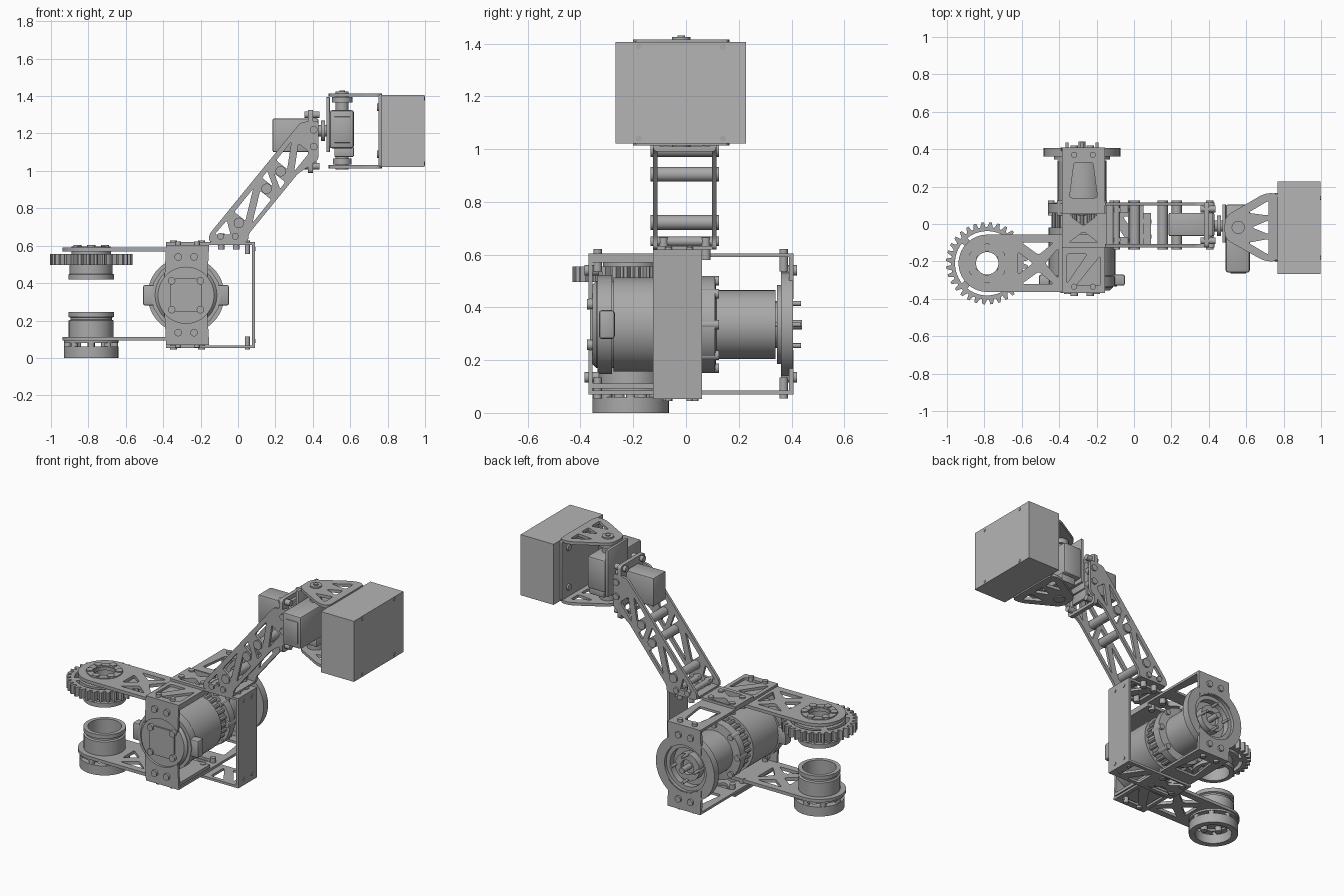
import bpy, bmesh, math
from mathutils import Matrix, Vector

if "Cube" in bpy.data.objects:
    bpy.data.objects.remove(bpy.data.objects["Cube"])


def material(name, grey):
    m = bpy.data.materials.new(name)
    m.use_nodes = True
    m.diffuse_color = (grey, grey, grey, 1)
    m.node_tree.nodes["Principled BSDF"].inputs["Base Color"].default_value = (grey, grey, grey, 1)
    return m


METAL = material("machined grey", 0.4)
LIGHT = material("light grey", 0.46)

# Local (u, v, w) to world: plates lie in u-v, turned parts spin about w
FRAMES = {"z": Matrix.Identity(3),
          "y": Matrix(((1, 0, 0), (0, 0, 1), (0, 1, 0))),
          "x": Matrix(((0, 0, 1), (1, 0, 0), (0, 1, 0)))}


def finish(name, bm, mat=METAL):
    bmesh.ops.remove_doubles(bm, verts=bm.verts, dist=1e-5)
    bmesh.ops.recalc_face_normals(bm, faces=bm.faces)
    for f in bm.faces:
        f.smooth = True
    for e in bm.edges:
        e.smooth = len(e.link_faces) == 2 and e.calc_face_angle(0) < 0.55
    me = bpy.data.meshes.new(name)
    bm.to_mesh(me)
    bm.free()
    me.materials.append(mat)
    ob = bpy.data.objects.new(name, me)
    bpy.context.collection.objects.link(ob)
    return ob


def box(name, lo, hi, bevel=0.0, mat=METAL):
    bm = bmesh.new()
    lo, hi = Vector(lo), Vector(hi)
    m = Matrix.Translation((lo + hi) / 2) @ Matrix.Diagonal((*(hi - lo), 1))
    bmesh.ops.create_cube(bm, size=1, matrix=m)
    if bevel:
        bmesh.ops.bevel(bm, geom=bm.edges[:], offset=bevel, segments=2, profile=0.5, affect="EDGES")
    return finish(name, bm, mat)


def lathe(name, axis, centre, profile, closed=False, seg=48):
    """Turn (radius, height) points about an axis through the u-v centre."""
    bm = bmesh.new()
    rings = []
    for r, h in profile:
        ring = []
        for i in range(seg):
            a = math.tau * i / seg
            p = Vector((centre[0] + r * math.cos(a), centre[1] + r * math.sin(a), h))
            ring.append(bm.verts.new(FRAMES[axis] @ p))
        rings.append(ring)
    pairs = list(zip(rings, rings[1:])) + ([(rings[-1], rings[0])] if closed else [])
    for a, b in pairs:
        for i in range(seg):
            j = (i + 1) % seg
            bm.faces.new((a[i], a[j], b[j], b[i]))
    return finish(name, bm)


def tube(name, axis, centre, r_out, r_in, w0, w1):
    return lathe(name, axis, centre, [(r_out, w0), (r_out, w1), (r_in, w1), (r_in, w0)], True)


def pins(name, axis, points, r, w0, w1, seg=16):
    """Many equal bolts or rods as one object."""
    bm = bmesh.new()
    for u, v in points:
        m = FRAMES[axis].to_4x4() @ Matrix.Translation((u, v, (w0 + w1) / 2))
        bmesh.ops.create_cone(bm, cap_ends=True, segments=seg, radius1=r, radius2=r,
                              depth=abs(w1 - w0), matrix=m)
    return finish(name, bm)


def rounded(pts, r=0.015, n=4):
    out = []
    pts = [Vector(p) for p in pts]
    for i, p in enumerate(pts):
        a, b = pts[i - 1] - p, pts[(i + 1) % len(pts)] - p
        s = p + a.normalized() * min(r, a.length * 0.45)
        e = p + b.normalized() * min(r, b.length * 0.45)
        for k in range(n + 1):
            t = k / n
            out.append(s * (1 - t) ** 2 + p * 2 * t * (1 - t) + e * t * t)
    return out


def rect(u0, v0, u1, v1):
    return [(u0, v0), (u1, v0), (u1, v1), (u0, v1)]


def arc(c, r, a0=0.0, a1=360.0, n=40):
    steps = n if a1 - a0 >= 360 else n + 1
    angles = [math.radians(a0 + (a1 - a0) * i / n) for i in range(steps)]
    return [(c[0] + r * math.cos(a), c[1] + r * math.sin(a)) for a in angles]


def plate(name, axis, outline, holes, w0, w1):
    """Flat sheet with cut-outs, extruded between two heights."""
    cu = bpy.data.curves.new(name, "CURVE")
    cu.dimensions, cu.fill_mode, cu.extrude = "2D", "BOTH", (w1 - w0) / 2
    for loop in [outline] + holes:
        s = cu.splines.new("POLY")
        s.points.add(len(loop) - 1)
        for p, q in zip(s.points, loop):
            p.co = (q[0], q[1], 0, 1)
        s.use_cyclic_u = True
    tmp = bpy.data.objects.new(name + " outline", cu)
    bpy.context.collection.objects.link(tmp)
    dg = bpy.context.evaluated_depsgraph_get()
    me = bpy.data.meshes.new_from_object(tmp.evaluated_get(dg))
    bm = bmesh.new()
    bm.from_mesh(me)
    bpy.data.objects.remove(tmp)
    bpy.data.curves.remove(cu)
    bpy.data.meshes.remove(me)
    bmesh.ops.transform(bm, verts=bm.verts,
                        matrix=FRAMES[axis].to_4x4() @ Matrix.Translation((0, 0, (w0 + w1) / 2)))
    return finish(name, bm)


# Motor
MC = (-0.278, 0.335)
lathe("motor", "y", MC, [(0, -.355), (.15, -.355), (.165, -.34), (.165, -.275), (.178, -.275),
      (.178, -.02), (.15, -.02), (.15, .06), (.18, .06), (.18, .11), (.13, .115), (.13, .34),
      (.085, .34), (.085, .385), (.045, .385), (.045, .36), (0, .36)], seg=64)
lathe("motor_front_collar", "y", MC, [(.16, -.335), (.187, -.335), (.187, -.28), (.16, -.28)], True, 16)
box("motor_ears", (MC[0] - .23, -.33, .28), (MC[0] + .23, -.27, .39), .012)
face = rounded(rect(MC[0] - .085, .245, MC[0] + .085, .425), .04)
plate("motor_face_plate", "y", face, [], -.364, -.35)
square = [(MC[0] + .077 * i, MC[1] + .077 * j) for i in (-1, 1) for j in (-1, 1)]
pins("motor_face_bolts", "y", square, .02, -.375, -.35)
pins("motor_flange_bolts", "y", [p for p in arc(MC, .165, 0, 360, 8)], .018, .045, .125)
pins("motor_ribs", "y", arc(MC, .152, 0, 360, 24), .012, -.02, .06, 8)
tube("rear_ring", "y", MC, .205, .145, .36, .405)
tube("rear_inner_ring", "y", MC, .15, .12, .345, .385)
pins("rear_pins", "y", [(MC[0] + .08, MC[1]), (MC[0] - .08, MC[1]), (MC[0], MC[1] + .08),
     (MC[0], MC[1] - .08)], .009, .34, .435)
pins("rear_shaft", "y", [MC], .018, .35, .44)

# Box frame round the motor
X0, X1 = -0.385, -0.155
for name, y0, y1, r in (("front", -.37, -.355, .15), ("rear", .39, .408, .15)):
    for side, lo, hi, a0 in (("upper", .45, .605, 215), ("lower", .07, .22, 35)):
        a = math.radians(40)
        cut = arc(MC, r, 220, 320, 12) if side == "lower" else arc(MC, r, 40, 140, 12)
        edge = [(X0, hi), (X1, hi)] if side == "upper" else [(X1, lo), (X0, lo)]
        if side == "upper":
            plate(f"{name}_{side}_frame_plate", "y", edge + cut, [], y0, y1)
        else:
            plate(f"{name}_{side}_frame_plate", "y", edge + cut, [], y0, y1)
frame_holes = [rounded(h) for h in (
    [(-.36, -.32), (-.36, -.16), (-.25, -.16)], [(-.31, -.33), (-.18, -.33), (-.18, -.17)],
    [(-.35, -.1), (-.19, -.1), (-.27, -.04)], [(-.35, .05), (-.19, .05), (-.27, -.01)],
    [(-.345, .14), (-.195, .14), (-.22, .33), (-.32, .33)])]
for name, z in (("top", .59), ("bottom", .07)):
    plate(name + "_frame_plate", "z", rect(X0, -.37, X1, .408), frame_holes, z, z + .015)
pairs = [(x, y) for x in (-.32, -.22) for y in (-.335, .37)]
pins("frame_upper_bolts", "z", pairs, .016, .535, .622)
pins("frame_lower_bolts", "z", pairs, .016, .055, .135)
fronts = [(x, z) for x in (-.32, -.235) for z in (.135, .54)]
pins("frame_front_bolts", "y", fronts, .02, -.385, -.33)
pins("frame_rear_bolts", "y", fronts, .02, .36, .42)

# Side bracket wrapped over the frame
strip = [rounded(h) for h in ([(-.12, -.1), (-.03, -.1), (-.12, .03)], [(.03, -.09), (.03, .04), (-.06, .04)])]
arms_holes = strip + frame_holes[2:4]
for name, z in (("upper", .605), ("lower", .052)):
    plate(f"side_bracket_{name}_arm", "z", rect(X0, -.125, .09, .06), arms_holes, z, z + .015)
box("side_bracket_plate", (.075, -.125, .052), (.09, .06, .62))
dots = [(y, z) for y in (-.066, .014) for z in (.09, .583)]
pins("side_bracket_screws", "x", dots, .011, .085, .094)
for name, z0, z1 in (("upper", .555, .628), ("lower", .045, .115)):
    pins(f"side_bracket_{name}_bolts", "z", [(.05, -.066), (.05, .014)], .013, z0, z1)
    pins(f"frame_{name}_clamp_bolts", "z", [(x, y) for x in (-.345, -.195) for y in (-.07, .03)], .018, z0, z1)

# Fingers with hubs and gear
FC = (-0.785, -0.21)
finger = arc(FC, .153, 90, 270, 28) + [(X1, -.363), (X1, -.057)]
finger_holes = [arc(FC, .06)] + [rounded(h) for h in (
    [(-.6, -.1), (-.43, -.1), (-.51, -.165)], [(-.6, -.32), (-.43, -.32), (-.51, -.255)],
    [(-.62, -.15), (-.54, -.21), (-.62, -.27)], [(-.405, -.13), (-.405, -.29), (-.475, -.21)])]
for name, z in (("upper", .57), ("lower", .092)):
    plate(name + "_finger", "z", finger, finger_holes, z, z + .02)
teeth = []
for i in range(32):
    for k, r in ((0, .193), (.25, .193), (.4, .22), (.7, .22)):
        a = math.tau * (i + k) / 32
        teeth.append((FC[0] + r * math.cos(a), FC[1] + r * math.sin(a)))
slots = [arc(FC, .172, a, a + 76, 12) + arc(FC, .15, a, a + 76, 12)[::-1] for a in (52, 142, 232)]
plate("finger_gear", "z", teeth, [arc(FC, .075)] + slots, .497, .555)
tube("upper_hub_spacer", "z", FC, .105, .075, .55, .572)
tube("upper_hub_cap", "z", FC, .104, .065, .588, .596)
lathe("upper_hub", "z", FC, [(.115, .5), (.115, .45), (.122, .445), (.122, .418), (.095, .418), (.095, .5)], True)
lathe("lower_hub", "z", FC, [(.12, .11), (.12, .2), (.11, .205), (.11, .215), (.122, .22), (.122, .245),
      (.097, .245), (.097, .11)], True)
tube("lower_hub_foot", "z", FC, .145, .108, 0, .06)
tube("lower_hub_rim", "z", FC, .145, .1, .08, .093)
pins("lower_hub_posts", "z", arc(FC, .126, 0, 360, 8), .018, .05, .09)
ring = arc(FC, .085, 30, 390, 6)
pins("upper_hub_bolts", "z", ring, .022, .58, .603)
pins("lower_hub_bolts", "z", ring, .02, .06, .125)

# Truss arm
D = Vector((.63, .777))
N = Vector((-.777, .63))
NODE = Vector((.005, .722))
rods = [NODE + D * s for s in (0, .235, .355)]
arm_holes = [rounded([(-.125, .66), (-.06, .735), (-.04, .66)], .01)]
for a, b in ((0, .235), (.235, .355), (.355, .56)):
    for tri in ([(a + .03, .056), (b - .045, .056), (a + .03, -.02)],
                [(b - .03, -.056), (a + .045, -.056), (b - .03, .02)]):
        arm_holes.append(rounded([NODE + D * s + N * t for s, t in tri], .01))
arm = rounded([(-.155, .62), (-.155, .66), (.335, 1.26), (.43, 1.27), (.43, 1.06),
               (.32, .985), (.055, .66), (.055, .62)], .02)
for name, y in (("front", -.125), ("rear", .098)):
    plate(name + "_arm_plate", "y", arm, arm_holes, y, y + .017)
pins("arm_rods", "y", rods, .016, -.11, .1)
pins("arm_rod_sleeves_front", "y", rods, .024, -.11, -.065)
pins("arm_rod_sleeves_rear", "y", rods, .024, .06, .1)
pins("arm_rod_bolts", "y", rods, .028, -.135, .125)
plate("arm_base", "z", rect(-.15, -.11, .05, .1), [rounded(rect(-.1, -.07, 0, .06))], .62, .632)
feet = [(x, y) for x in (-.09, -.01) for y in (-.085, .075)]
pins("arm_base_bolts", "z", feet, .018, .58, .665)
pins("arm_foot_bolts", "y", [(-.093, .65), (-.015, .65)], .018, -.135, .125)

# Wrist servo and its mount
plate("wrist_mount", "x", rounded(rect(-.125, .99, .115, 1.325), .02),
      [rect(-.06, 1.1, .055, 1.28), rounded(rect(-.08, 1.01, .07, 1.07))], .375, .4)
box("wrist_servo", (.185, -.065, 1.1), (.43, .06, 1.28), .008)
box("wrist_servo_flange", (.4, -.066, 1.04), (.42, .061, 1.3), .004)
corners = [(y, z) for y in (-.09, .08) for z in (1.025, 1.3)]
pins("wrist_mount_bolts", "x", corners, .018, .355, .435)
pins("wrist_side_bolts", "y", [(.405, 1.13), (.405, 1.22)], .02, -.135, .125)
pins("wrist_output", "x", [(-.01, 1.215)], .03, .42, .48)
pins("wrist_horn", "x", [(-.01, 1.215)], .055, .445, .465, 32)

# Head servo
box("head_servo_bracket", (.472, -.1, 1.1), (.492, .105, 1.395), .005)
box("head_servo", (.49, -.26, 1.12), (.62, .105, 1.325), .014)
box("head_servo_base", (.515, -.1, 1.075), (.62, .08, 1.125), .006)
box("head_servo_label", (.515, -.264, 1.15), (.6, -.255, 1.29), .003)
PV = (.557, -.018)
pins("head_pivot_shaft", "z", [PV], .014, 1.02, 1.43)
pins("head_pivot_horn", "z", [PV], .055, 1.365, 1.396, 32)
pins("head_pivot_bearing", "z", [PV], .05, 1.033, 1.065, 32)
pins("head_pivot_bolt", "z", [PV], .035, 1.008, 1.424, 24)

# Head yoke
yoke = rounded([(.77, .165), (.7, .165), (.485, .04), (.485, -.08), (.7, -.2), (.77, -.2)], .04)
yoke_holes = [rounded(h) for h in ([(.61, .06), (.72, .125), (.72, .045)],
              [(.61, -.1), (.72, -.165), (.72, -.08)], [(.63, -.018), (.72, .02), (.72, -.055)])]
for name, z in (("upper", 1.397), ("lower", 1.013)):
    plate(f"yoke_{name}_arm", "z", yoke, yoke_holes, z, z + .018)
plate("yoke_back", "x", rounded(rect(-.2, 1.013, .165, 1.415), .03), [], .752, .768)
pins("yoke_back_bolts", "x", [(y, z) for y in (-.14, .1) for z in (1.09, 1.34)], .02, .742, .76)

# Payload box
box("payload_box", (.766, -.267, 1.022), (.997, .228, 1.405), mat=LIGHT)
pins("payload_screws", "x", [(y, z) for y in (-.18, .14) for z in (1.04, 1.387)], .011, .99, 1.0)
